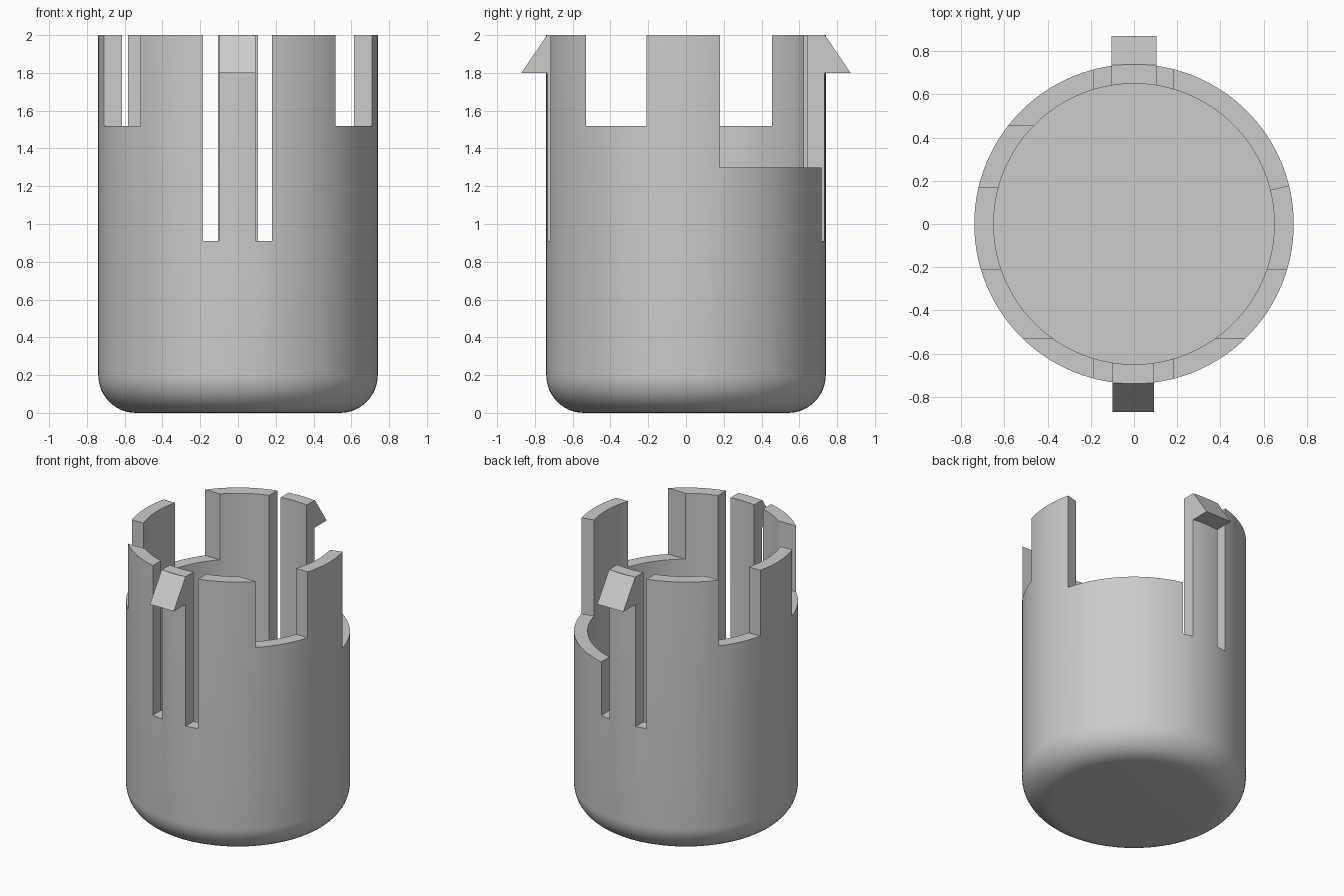
import bpy, bmesh, math

if "Cube" in bpy.data.objects:
    bpy.data.objects.remove(bpy.data.objects["Cube"])

OUTER, INNER, HEIGHT, FILLET, FLOOR = 0.74, 0.65, 2.0, 0.2, 0.1
SEGMENTS = 128

grey = bpy.data.materials.new("plain_grey")
grey.use_nodes = True
color = (0.6, 0.6, 0.6, 1)
grey.diffuse_color = color
grey.node_tree.nodes["Principled BSDF"].inputs["Base Color"].default_value = color


def make_object(name, bm):
    bmesh.ops.recalc_face_normals(bm, faces=bm.faces)
    mesh = bpy.data.meshes.new(name)
    bm.to_mesh(mesh)
    bm.free()
    mesh.materials.append(grey)
    obj = bpy.data.objects.new(name, mesh)
    bpy.context.collection.objects.link(obj)
    return obj


def prism(name, base, offset):
    """Extrude a flat polygon along an offset."""
    bm = bmesh.new()
    face = bm.faces.new([bm.verts.new(p) for p in base])
    new = bmesh.ops.extrude_face_region(bm, geom=[face])["geom"]
    verts = [v for v in new if isinstance(v, bmesh.types.BMVert)]
    bmesh.ops.translate(bm, verts=verts, vec=offset)
    if len(bm.faces) < len(base) + 2:
        bm.faces.new([v for v in face.verts])
    return make_object(name, bm)


def box(name, x0, x1, y0, y1, z0):
    """Upright cutter open past the rim."""
    base = [(x0, y0, z0), (x1, y0, z0), (x1, y1, z0), (x0, y1, z0)]
    return prism(name, base, (0, 0, HEIGHT + 0.3 - z0))


def combine(target, tool, operation):
    mod = target.modifiers.new(tool.name, "BOOLEAN")
    mod.object, mod.operation, mod.solver = tool, operation, "EXACT"
    bpy.context.view_layer.objects.active = target
    bpy.ops.object.modifier_apply(modifier=mod.name)
    bpy.data.objects.remove(tool)


# Round cup turned from a wall profile with a filleted foot
profile = [(0, 0)]
for i in range(13):
    a = math.pi / 2 * i / 12
    profile.append((OUTER - FILLET + FILLET * math.sin(a), FILLET - FILLET * math.cos(a)))
profile += [(OUTER, HEIGHT), (INNER, HEIGHT), (INNER, FLOOR), (0, FLOOR)]
bm = bmesh.new()
verts = [bm.verts.new((r, 0, z)) for r, z in profile]
edges = [bm.edges.new(pair) for pair in zip(verts, verts[1:])]
bmesh.ops.spin(bm, geom=verts + edges, cent=(0, 0, 0), axis=(0, 0, 1),
               angle=2 * math.pi, steps=SEGMENTS)
bmesh.ops.remove_doubles(bm, verts=bm.verts, dist=0.0001)
cup = make_object("cup_body", bm)

# Wedge hooks on the front and back tongues, trimmed to width by the slots
for name, side in (("front_hook", -1), ("back_hook", 1)):
    outline = [(0.70, 1.8), (0.872, 1.8), (0.736, 1.999), (0.70, 1.99)]
    hook = prism(name, [(-0.13, side * y, z) for y, z in outline], (0.26, 0, 0))
    combine(cup, hook, "UNION")

# Narrow slots beside each tongue
for x0, x1, y0, y1 in ((-0.185, -0.1, -1, -0.4), (0.092, 0.18, -1, -0.4),
                       (-0.185, -0.105, 0.4, 1), (0.105, 0.18, 0.4, 1)):
    combine(cup, box("slot", x0, x1, y0, y1, 0.91), "DIFFERENCE")

# Rim notches on the sides
for x0, x1, y0, y1 in ((-1, -0.3, -0.53, -0.21), (0.3, 1, -0.53, -0.21),
                       (-1, -0.3, 0.172, 0.455)):
    combine(cup, box("notch", x0, x1, y0, y1, 1.52), "DIFFERENCE")

# Deep wide notch from a radial edge round to the back slot
slope = math.tan(math.radians(14))
wide = [(0.15, 0.15 * slope), (1, slope), (1, 1), (0.15, 1)]
cutter = prism("wide_notch", [(x, y, 1.3) for x, y in wide], (0, 0, 1))
combine(cup, cutter, "DIFFERENCE")

# Smooth round walls, crisp cut edges
bpy.ops.object.select_all(action="DESELECT")
cup.select_set(True)
bpy.context.view_layer.objects.active = cup
bpy.ops.object.shade_smooth_by_angle(angle=math.radians(30))
